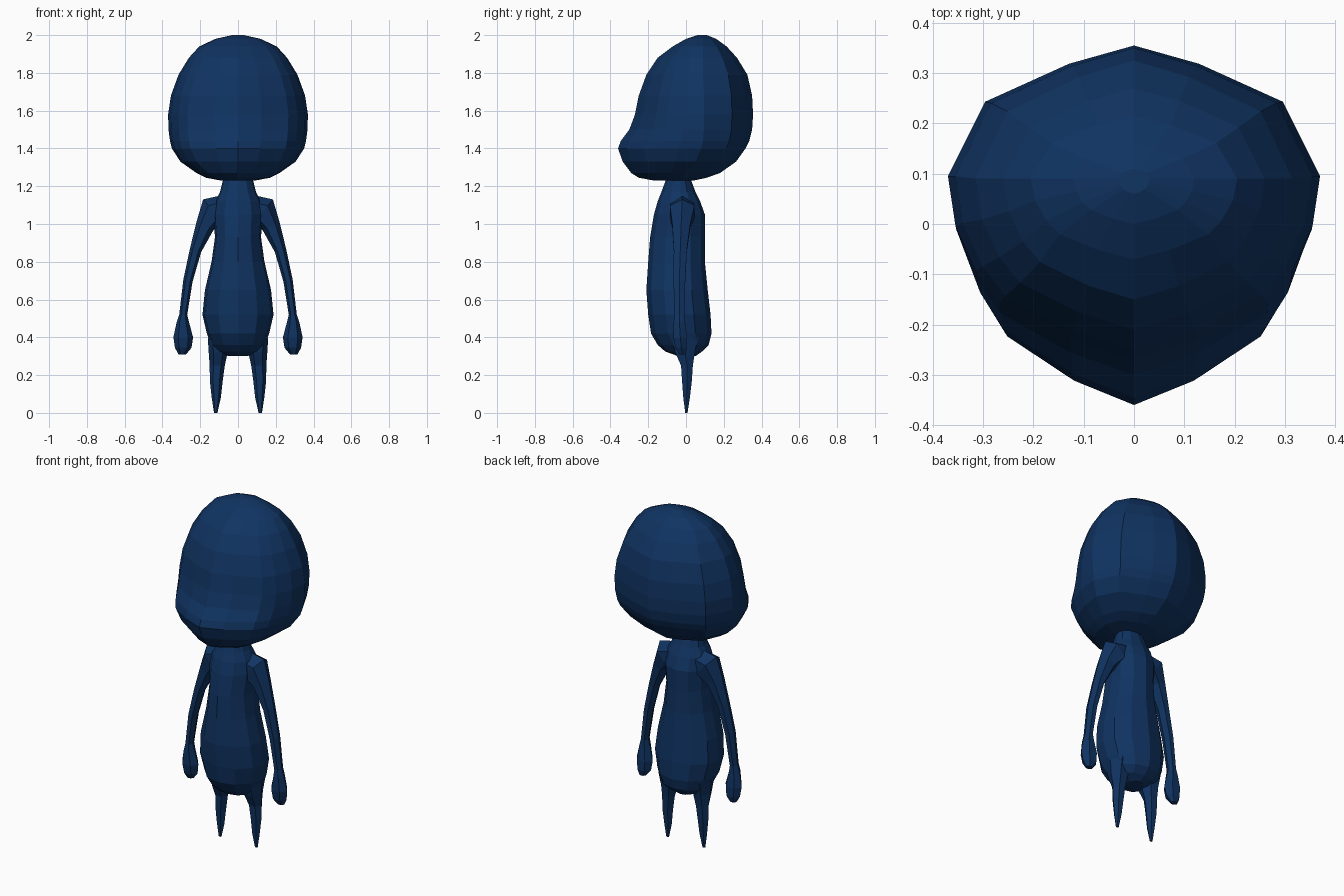
import bpy, bmesh, math

navy = bpy.data.materials.new("dark navy blue")
navy.diffuse_color = (0.005, 0.033, 0.12, 1)


def loft(name, rings):
    """Skin a stack of rings (lists of 3D points) and cap both ends."""
    bm = bmesh.new()
    loops = [[bm.verts.new(p) for p in ring] for ring in rings]
    n = len(loops[0])
    for a, b in zip(loops, loops[1:]):
        for i in range(n):
            j = (i + 1) % n
            bm.faces.new((a[i], a[j], b[j], b[i]))
    bm.faces.new(loops[0][::-1])
    bm.faces.new(loops[-1])
    bmesh.ops.recalc_face_normals(bm, faces=bm.faces)
    mesh = bpy.data.meshes.new(name)
    bm.to_mesh(mesh)
    bm.free()
    mesh.materials.append(navy)
    obj = bpy.data.objects.new(name, mesh)
    bpy.context.collection.objects.link(obj)
    return obj


def profile_ring(outline, z, half_w, front, mid, back):
    """Scale a half outline to a width and front/back depth, mirrored in x."""
    half = [(x * half_w, mid + y * (back - mid if y > 0 else mid - front), z)
            for x, y in outline]
    return half + [(-x, y, z) for x, y, z in half[-2:0:-1]]


def limb_ring(x, y, z, rx, ry, tilt=0, sides=6):
    """Oval ring, tilted about the y axis."""
    t = math.radians(tilt)
    pts = []
    for i in range(sides):
        a = 2 * math.pi * i / sides
        u = rx * math.cos(a)
        pts.append((x + u * math.cos(t), y + ry * math.sin(a), z + u * math.sin(t)))
    return pts


# Head: broad skull with a muzzle bulging forward low down
head_outline = [(0, 1), (.35, .86), (.8, .57), (1, 0), (.96, -.27),
                (.85, -.52), (.72, -.69), (.34, -.89), (0, -1)]
head = [  # z, half width, front, widest y, back
    (1.23, .09, -.17, -.06, .04), (1.245, .17, -.25, -.03, .11),
    (1.27, .22, -.29, 0, .18), (1.33, .305, -.335, .05, .265),
    (1.40, .35, -.36, .08, .315), (1.44, .36, -.345, .09, .335),
    (1.50, .368, -.30, .095, .35), (1.58, .37, -.27, .095, .355),
    (1.68, .355, -.25, .095, .35), (1.79, .315, -.21, .09, .325),
    (1.88, .26, -.15, .09, .27), (1.94, .205, -.07, .09, .215),
    (1.98, .12, 0, .09, .16), (2.0, .03, .06, .09, .11)]
loft("head", [profile_ring(head_outline, *r) for r in head])

# Torso: narrow neck, sloping shoulders, pear-shaped belly
body_outline = [(0, 1), (.55, .85), (.92, .45), (1, 0), (.92, -.45),
                (.55, -.85), (0, -1)]
body = [
    (.30, .05, -.04, 0, .05), (.325, .115, -.11, 0, .085),
    (.36, .14, -.15, 0, .12), (.42, .165, -.185, -.02, .135),
    (.52, .188, -.20, -.03, .13), (.65, .175, -.21, -.04, .115),
    (.80, .14, -.20, -.04, .10), (.93, .122, -.19, -.04, .10),
    (1.05, .13, -.17, -.03, .10), (1.12, .12, -.15, -.03, .075),
    (1.17, .095, -.13, -.03, .05), (1.25, .075, -.10, -.03, .02)]
loft("torso", [profile_ring(body_outline, *r) for r in body])

# Arms end in teardrop hands; legs taper to points
arm = [  # x, y, z, x radius, y radius, tilt
    (.05, -.02, 1.08, .08, .07, 65), (.13, -.02, 1.065, .085, .075, 50),
    (.175, -.025, .99, .05, .055, 28), (.225, -.03, .86, .031, .04, 18),
    (.265, -.035, .70, .025, .036, 12), (.29, -.035, .52, .021, .03, 4),
    (.292, -.035, .48, .033, .035), (.29, -.03, .40, .052, .042),
    (.29, -.025, .345, .044, .036), (.295, -.02, .31, .02, .018)]
leg = [
    (.11, -.005, .40, .05, .08), (.105, -.005, .32, .05, .06),
    (.11, .005, .25, .04, .036), (.115, .005, .17, .034, .03),
    (.115, .003, .08, .024, .02), (.118, .002, 0, .009, .007)]
for label, side in (("right", 1), ("left", -1)):
    for part, rows in (("arm", arm), ("leg", leg)):
        rings = [[(side * x, y, z) for x, y, z in limb_ring(*r)] for r in rows]
        loft(f"{label}_{part}", rings)
